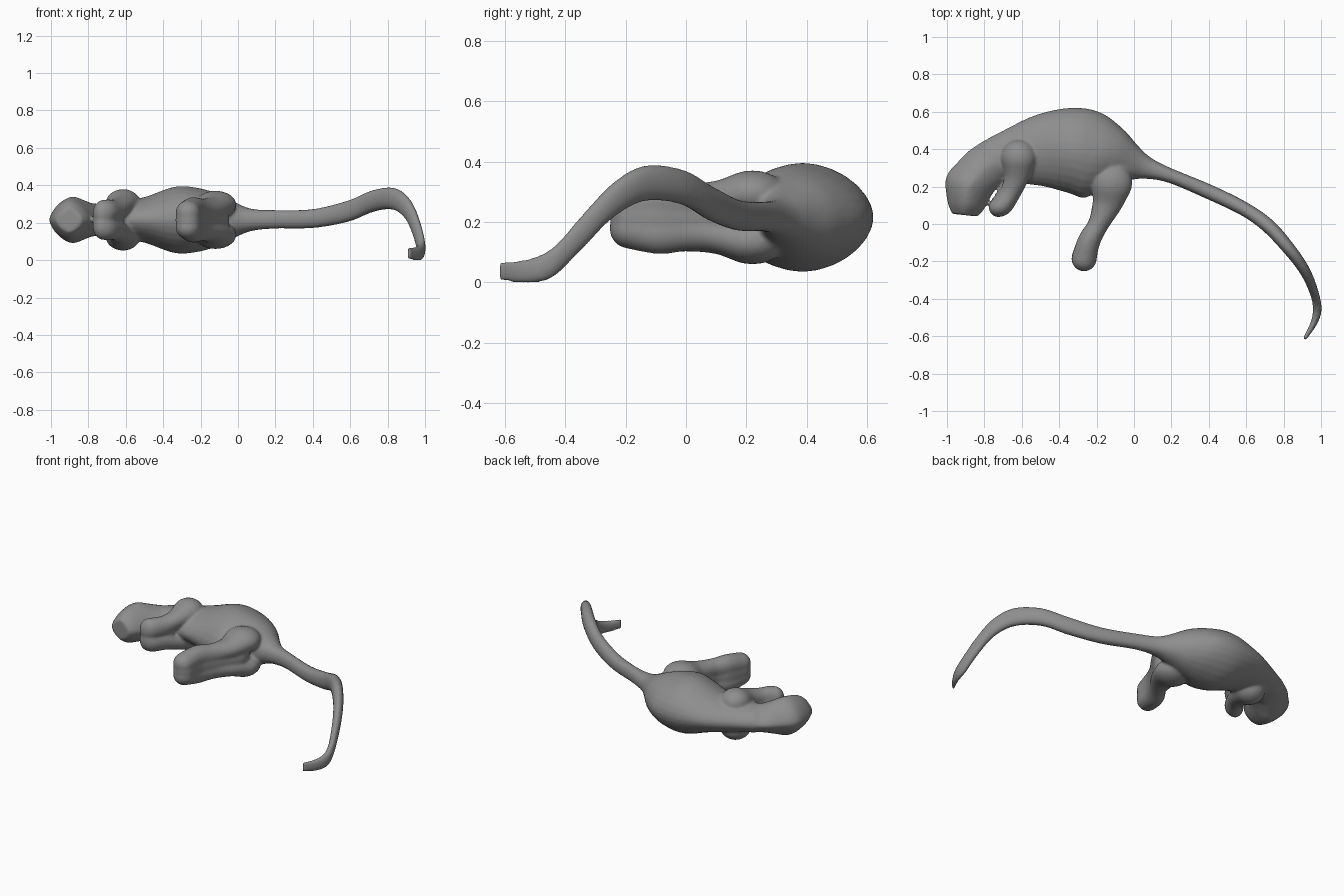
import bpy, bmesh, math
from mathutils import Vector, Matrix

MID = 0.215   # the animal lies on its side: mirror plane of the body


def spline(keys, steps):
    """Catmull-Rom interpolation through tuples of numbers."""
    out = []
    n = len(keys)
    for i in range(n - 1):
        p = [keys[max(0, min(n - 1, i + k))] for k in (-1, 0, 1, 2)]
        for s in range(steps):
            t = s / steps
            out.append([0.5 * (2 * b + (c - a) * t + (2 * a - 5 * b + 4 * c - d) * t * t
                               + (3 * b - a - 3 * c + d) * t ** 3)
                        for a, b, c, d in zip(*p)])
    out.append(list(keys[-1]))
    return out


def loft(bm, keys, power, steps=6, sides=28):
    """Skin ovals spanning outer edge, inner edge, centre z and half thickness.
    A power above 1 makes the oval more diamond shaped."""
    rings = []
    for ax, ay, bx, by, z, h in spline(keys, steps):
        a, b = Vector((ax, ay, z)), Vector((bx, by, z))
        c, u = (a + b) / 2, (a - b) / 2
        e = power(c.x)
        ring = []
        for i in range(sides):
            t = 2 * math.pi * i / sides
            cs, sn = math.cos(t), math.sin(t)
            cs = math.copysign(abs(cs) ** e, cs)
            sn = math.copysign(abs(sn) ** e, sn)
            ring.append(bm.verts.new(c + u * cs + Vector((0, 0, h * sn))))
        rings.append(ring)
    for r, q in zip(rings, rings[1:]):
        for i in range(sides):
            j = (i + 1) % sides
            bm.faces.new((r[i], r[j], q[j], q[i]))
    bm.faces.new(rings[0])
    bm.faces.new(rings[-1])


def limb(bm, keys, steps=7):
    """Mirrored pair of limbs: chains of ellipsoids (x, y, z offset, radius, z radius)."""
    for side in (-1, 1):
        for x, y, z, r, rz in spline(keys, steps):
            m = Matrix.Translation((x, y, MID + side * z)) @ Matrix.Diagonal((r, r, rz, 1))
            bmesh.ops.create_icosphere(bm, subdivisions=3, radius=1, matrix=m)


bm = bmesh.new()

# Head, torso and tail (head is the most diamond shaped, tail the roundest)
loft(bm, [
    (-0.975, 0.055, -0.835, 0.040, MID, 0.065),
    (-1.000, 0.13, -0.800, 0.08, MID, 0.105),
    (-1.005, 0.25, -0.76, 0.155, MID, 0.125),
    (-0.94, 0.335, -0.72, 0.20, MID, 0.105),
    (-0.86, 0.41, -0.68, 0.22, MID, 0.088),
    (-0.70, 0.50, -0.60, 0.215, MID, 0.092),
    (-0.52, 0.585, -0.48, 0.20, MID, 0.122),
    (-0.33, 0.622, -0.35, 0.165, MID, 0.177),
    (-0.18, 0.597, -0.26, 0.14, MID, 0.172),
    (-0.06, 0.51, -0.16, 0.20, MID, 0.14),
    (0.02, 0.42, -0.04, 0.23, MID, 0.09),
    (0.09, 0.355, 0.05, 0.242, MID, 0.06),
    (0.20, 0.298, 0.18, 0.222, 0.218, 0.05),
    (0.42, 0.207, 0.38, 0.138, 0.222, 0.051),
    (0.61, 0.112, 0.57, 0.048, 0.262, 0.057),
    (0.75, 0.012, 0.69, -0.037, 0.315, 0.058),
    (0.862, -0.12, 0.80, -0.152, 0.328, 0.059),
    (0.935, -0.23, 0.88, -0.252, 0.272, 0.058),
    (0.980, -0.34, 0.93, -0.347, 0.167, 0.057),
    (1.003, -0.45, 0.955, -0.432, 0.066, 0.050),
    (0.980, -0.533, 0.948, -0.515, 0.037, 0.040),
    (0.918, -0.622, 0.902, -0.613, 0.037, 0.034),
], lambda x: 1.3 if x < -0.75 else max(0.93, 1.1 - max(0, x + 0.2)))

# Upper arms, then forearms and hands held together
limb(bm, [(-0.615, 0.355, 0.085, 0.095, 0.08), (-0.625, 0.26, 0.075, 0.068, 0.055),
          (-0.66, 0.17, 0.05, 0.056, 0.06), (-0.70, 0.105, 0.042, 0.056, 0.068),
          (-0.725, 0.088, 0.035, 0.052, 0.07)])
limb(bm, [(-0.66, 0.19, 0, 0.05, 0.095), (-0.725, 0.09, 0, 0.05, 0.108)])

# Legs: thigh, shin and foot, pressed together along the middle
limb(bm, [(-0.12, 0.22, 0.08, 0.112, 0.076), (-0.14, 0.12, 0.062, 0.082, 0.062),
          (-0.19, 0.0, 0.052, 0.056, 0.062), (-0.24, -0.09, 0.054, 0.061, 0.068),
          (-0.267, -0.187, 0.038, 0.067, 0.066)])
limb(bm, [(-0.13, 0.16, 0, 0.085, 0.10), (-0.19, 0.0, 0, 0.054, 0.10),
          (-0.24, -0.09, 0, 0.06, 0.11), (-0.267, -0.185, 0, 0.068, 0.10)])

for f in bm.faces:
    f.smooth = True
bmesh.ops.recalc_face_normals(bm, faces=bm.faces[:])
mesh = bpy.data.meshes.new("dinosaur_body")
bm.to_mesh(mesh)
bm.free()
body = bpy.data.objects.new("dinosaur_body", mesh)
bpy.context.collection.objects.link(body)

# Dark grey skin
skin = bpy.data.materials.new("dark_grey")
skin.diffuse_color = (0.27, 0.27, 0.27, 1)
mesh.materials.append(skin)

# Fuse the parts into one soft skin
fuse = body.modifiers.new("fuse", 'REMESH')
fuse.mode = 'VOXEL'
fuse.voxel_size = 0.008
fuse.use_smooth_shade = True
soft = body.modifiers.new("soften", 'SMOOTH')
soft.factor = 0.5
soft.iterations = 10
